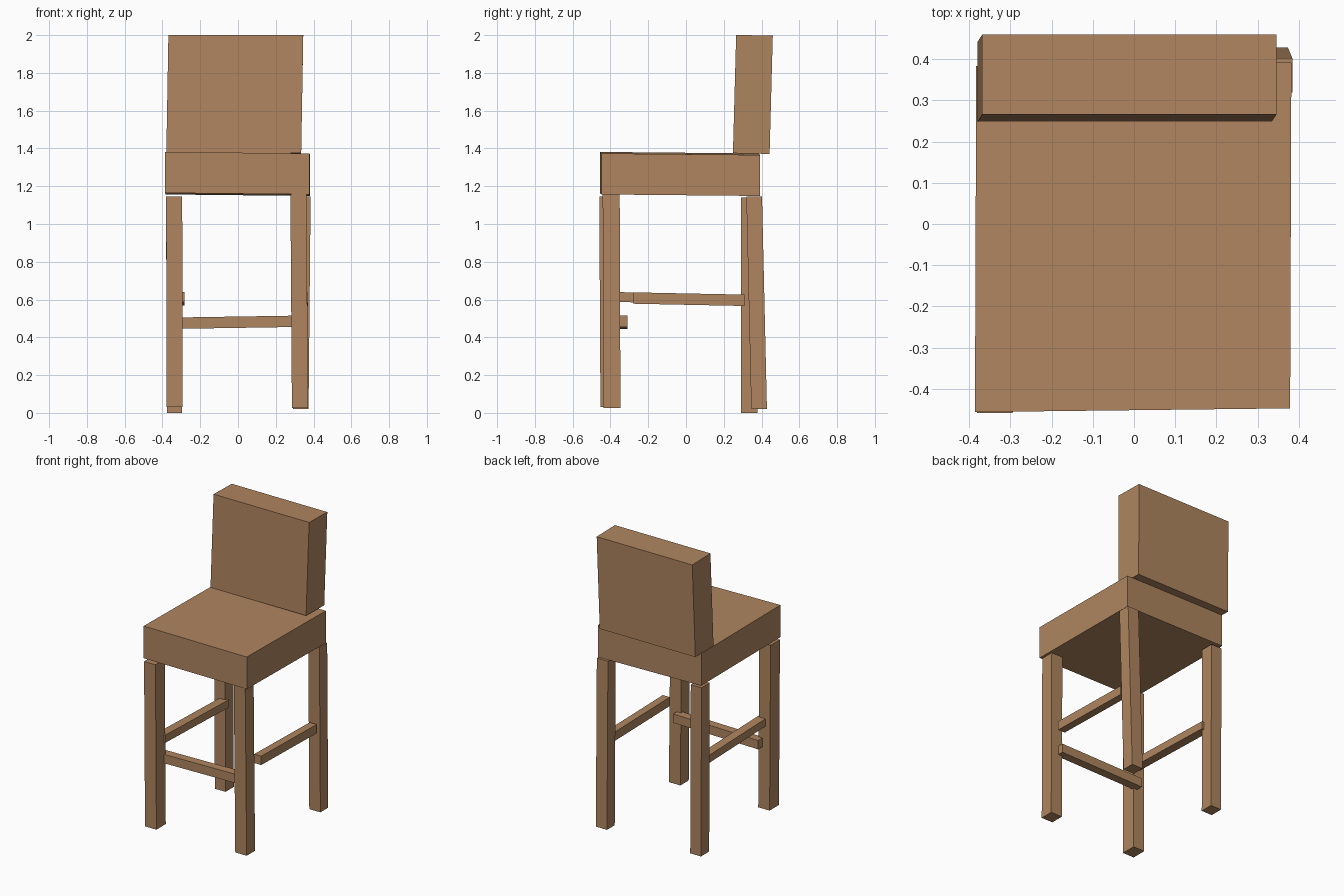
import bpy
import bmesh
from mathutils import Matrix, Vector

cube = bpy.data.objects.get("Cube")
if cube:
    bpy.data.objects.remove(cube, do_unlink=True)

wood = bpy.data.materials.new("light_brown_wood")
wood.use_nodes = True
colour = (0.43, 0.235, 0.115, 1.0)
wood.diffuse_color = colour
wood.node_tree.nodes["Principled BSDF"].inputs["Base Color"].default_value = colour


def block(name, centre, width, depth, height):
    """Slightly skewed box, given by its centre and three edge vectors."""
    bm = bmesh.new()
    bmesh.ops.create_cube(bm, size=1.0)
    skew = Matrix((width, depth, height)).transposed().to_4x4()
    bm.transform(Matrix.Translation(Vector(centre)) @ skew)
    bmesh.ops.recalc_face_normals(bm, faces=bm.faces)
    mesh = bpy.data.meshes.new(name)
    bm.to_mesh(mesh)
    bm.free()
    mesh.materials.append(wood)
    obj = bpy.data.objects.new(name, mesh)
    bpy.context.scene.collection.objects.link(obj)
    return obj


# Seat slab and backrest
block("seat", (-0.002, -0.032, 1.265),
      (0.765, 0.009, -0.008), (0.003, 0.84, -0.008), (0.0, 0.0, 0.217))
block("backrest", (-0.017, 0.354, 1.686),
      (0.714, 0.0, 0.0), (0.0, 0.194, -0.004), (0.011, 0.017, 0.626))


# Legs: bottom and top centre of each, then width and depth
def leg(name, bottom, top, width, depth):
    bottom, top = Vector(bottom), Vector(top)
    block(name, (bottom + top) / 2, (width, 0, 0), (0, depth, 0), top - bottom)


leg("front_right_leg", (-0.335, -0.403, 0.03), (-0.338, -0.409, 1.145), 0.085, 0.1)
leg("front_left_leg", (0.328, -0.392, 0.025), (0.32, -0.396, 1.16), 0.085, 0.09)
leg("back_right_leg", (-0.337, 0.335, 0.0), (-0.341, 0.335, 1.14), 0.08, 0.088)
leg("back_left_leg", (0.332, 0.387, 0.02), (0.343, 0.361, 1.145), 0.083, 0.083)

# Stretchers between the legs
block("front_stretcher", (-0.005, -0.339, 0.48),
      (0.635, 0.0, 0.01), (0.0, 0.058, 0.0), (0.0, 0.0, 0.06))
block("right_stretcher", (-0.313, -0.03, 0.604),
      (0.06, 0.0, 0.0), (0.0, 0.68, -0.02), (0.0, 0.0, 0.052))
block("left_stretcher", (0.344, 0.015, 0.602),
      (0.052, 0.0, 0.0), (0.0, 0.592, -0.012), (0.0, 0.0, 0.06))
